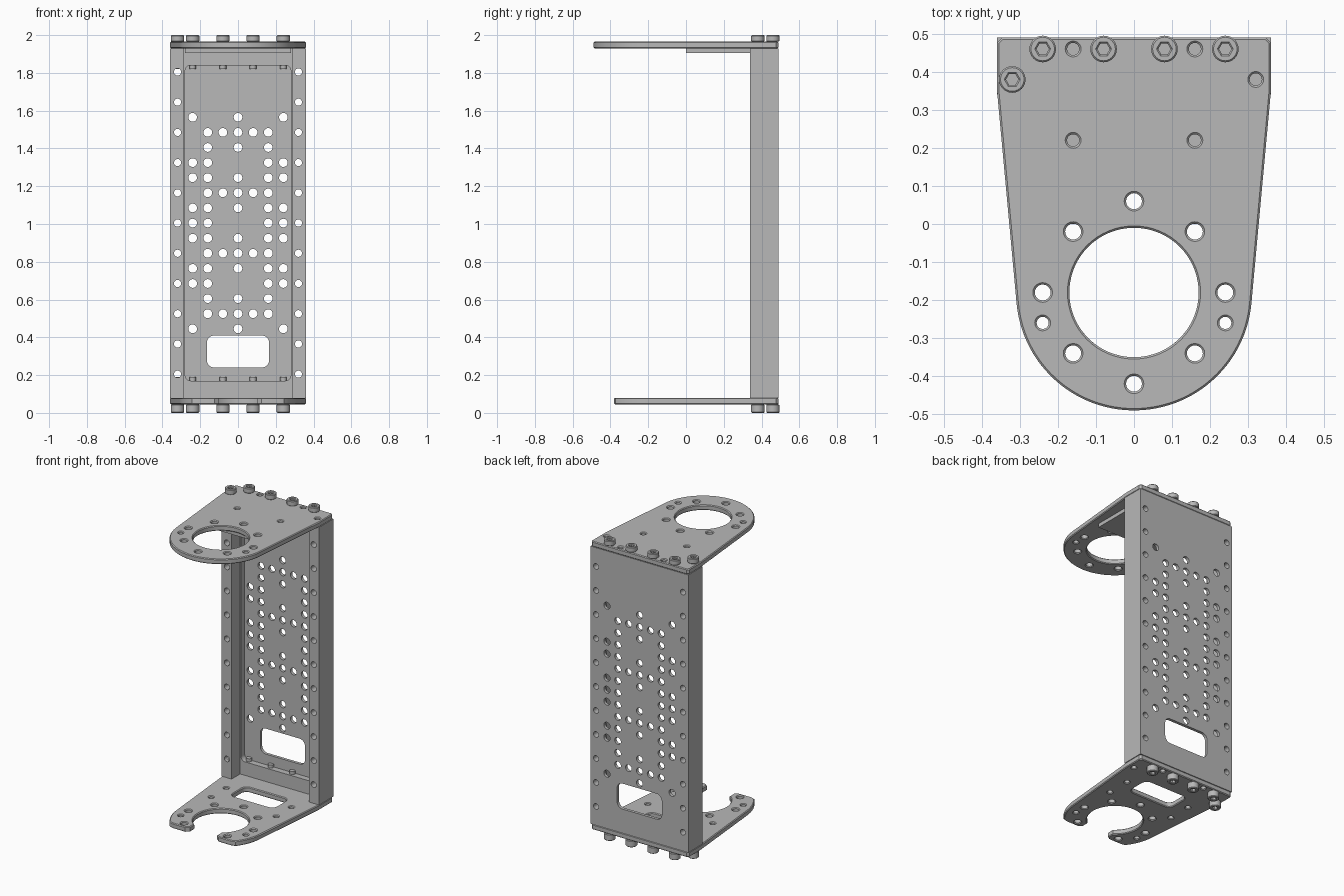
import bpy, bmesh
from math import sin, cos, pi, radians

cube = bpy.data.objects.get("Cube")
if cube:
    bpy.data.objects.remove(cube, do_unlink=True)

metal = bpy.data.materials.new("grey metal")
metal.use_nodes = True
metal.diffuse_color = (0.48, 0.48, 0.48, 1)
metal.node_tree.nodes["Principled BSDF"].inputs["Base Color"].default_value = metal.diffuse_color


def arc(cx, cy, r, a0, a1, n):
    """Points along an arc, angles in degrees."""
    return [(cx + r * cos(radians(a0 + (a1 - a0) * i / n)),
             cy + r * sin(radians(a0 + (a1 - a0) * i / n))) for i in range(n + 1)]


def circle(cx, cy, r, n=20):
    return arc(cx, cy, r, 0, 360, n)[:-1]


def rect(x0, x1, y0, y1, r=0):
    if not r:
        return [(x0, y0), (x1, y0), (x1, y1), (x0, y1)]
    corners = [(x1 - r, y1 - r), (x0 + r, y1 - r), (x0 + r, y0 + r), (x1 - r, y0 + r)]
    return [p for i, (x, y) in enumerate(corners) for p in arc(x, y, r, 90 * i, 90 * i + 90, 6)]


def plate(name, outline, holes, low, high, upright=False, bevel=0.0):
    """Extruded profile with holes; low/high are z, or y when upright."""
    cu = bpy.data.curves.new(name, 'CURVE')
    cu.dimensions, cu.fill_mode = '2D', 'BOTH'
    for pts in [outline] + holes:
        sp = cu.splines.new('POLY')
        sp.points.add(len(pts) - 1)
        for p, (x, y) in zip(sp.points, pts):
            p.co = (x, y, 0, 1)
        sp.use_cyclic_u = True
    cu.extrude = (high - low) / 2 - bevel
    cu.bevel_depth, cu.bevel_resolution = bevel, 0
    ob = bpy.data.objects.new(name, cu)
    bpy.context.collection.objects.link(ob)
    mid = (low + high) / 2
    ob.location = (0, mid, 0) if upright else (0, 0, mid)
    ob.rotation_euler.x = pi / 2 if upright else 0
    bpy.ops.object.select_all(action='DESELECT')
    ob.select_set(True)
    bpy.context.view_layer.objects.active = ob
    bpy.ops.object.convert(target='MESH')
    ob = bpy.context.view_layer.objects.active
    bm = bmesh.new()
    bm.from_mesh(ob.data)
    bmesh.ops.remove_doubles(bm, verts=bm.verts, dist=0.0001)
    bmesh.ops.recalc_face_normals(bm, faces=bm.faces)
    bm.to_mesh(ob.data)
    bm.free()
    ob.data.materials.clear()
    ob.data.materials.append(metal)
    bpy.ops.object.shade_smooth_by_angle()
    return ob


def mirrored(half):
    return half + [(-x, y) for x, y in reversed(half) if x > 0.001]


def both(points):
    """Mirror hole centres across x = 0."""
    return [(s * x, y) for x, y in points for s in ((1, -1) if x else (1,))]


B = 0.005           # chamfer width
CY = -0.18          # centre of the large opening
R = 0.31 - B
BASE, TOP = 0.08, 1.93

# End plates
shoulder = [(0.35 - B, 0.49 - B), (0.36 - B, 0.48 - B), (0.36 - B, 0.35)]
ring_holes = both([(0, 0.06), (0.16, -0.02), (0.24, CY), (0.16, -0.34)])
pin_holes = both([(0.24, -0.26)])
blind_holes = both([(0.16, 0.46)]) + [(0.32, 0.38)]


def drilled(centres, r):
    return [circle(x, y, r + B) for x, y in centres]


top_half = shoulder + arc(0, CY, R, -5, -90, 24)
plate("top_plate", mirrored(top_half),
      [circle(0, CY, 0.17 + B, 64)] + drilled(ring_holes + [(0, -0.42)], 0.021)
      + drilled(pin_holes + blind_holes + both([(0.16, 0.22)]), 0.016),
      TOP, TOP + 0.035, bevel=B)

fork_half = (shoulder + arc(0, CY, R, -5, -38, 10)
             + [(0.215, -0.38 + B), (0.125, -0.38 + B), (0.1 + B, -0.36)]
             + arc(0, CY, 0.17 + B, -53, 90, 28))
plate("bottom_fork_plate", mirrored(fork_half),
      [rect(-0.165, 0.165, 0.14, 0.31, 0.04)] + drilled(ring_holes, 0.021)
      + drilled(pin_holes + blind_holes + both([(0.24, 0.06), (0.24, 0.22)]), 0.016),
      BASE - 0.035, BASE, bevel=B)

# Stiffener under the top plate
plate("top_stiffener", rect(-0.28, 0.28, 0, 0.34),
      [rect(-0.145, 0.145, 0.13, 0.3, 0.04), circle(0, 0.06, 0.026)], TOP - 0.025, TOP)

# Back panel with its drilled grid and cable window
rail_z = [0.205 + 0.16 * i for i in range(11)]
rail_holes = [circle(s * 0.32, z, 0.019) for z in rail_z for s in (1, -1)]
grid = []
for i in range(15):
    z = 0.445 + 0.08 * i
    if i % 4 != 3:
        grid.append((0, z))
    if i % 4 == 1:
        grid.append((0.08, z))
    if 0 < i < 14:
        grid.append((0.16, z))
    if i in (0, 3, 4, 6, 7, 8, 10, 11, 14):
        grid.append((0.24, z))
plate("back_panel", rect(-0.36, 0.36, BASE, TOP),
      rail_holes + [circle(x, z, 0.023) for x, z in both(grid)]
      + [rect(-0.165, 0.165, 0.24, 0.41, 0.04)], 0.47, 0.49, upright=True)

# Frame round the pocket and the two side rails
plate("pocket_frame", rect(-0.36, 0.36, BASE, TOP),
      rail_holes + [rect(-0.28, 0.28, 0.17, 1.84, 0.03)], 0.43, 0.47, upright=True)
for side, s in (("left", 1), ("right", -1)):
    x0, x1 = sorted((s * 0.285, s * 0.36))
    plate(side + "_rail", rect(x0, x1, BASE, TOP),
          [circle(s * 0.32, z, 0.019) for z in rail_z], 0.34, 0.43, upright=True)

# Socket screws at both ends
spots = [(x, 0.46) for x in (-0.24, -0.08, 0.08, 0.24)] + [(-0.32, 0.38)]
for i, (x, y) in enumerate(spots, 1):
    socket = [circle(x, y, 0.021, 6)]
    head = circle(x, y, 0.031, 24)
    plate(f"top_screw_head_{i}", head, socket, TOP + 0.035, 2.0, bevel=0.004)
    plate(f"top_screw_shank_{i}", circle(x, y, 0.018), [], 1.82, TOP + 0.045)
    plate(f"bottom_screw_head_{i}", head, socket, 0.0, BASE - 0.035, bevel=0.004)
    plate(f"bottom_screw_shank_{i}", circle(x, y, 0.018), [], BASE - 0.05, 0.19)
